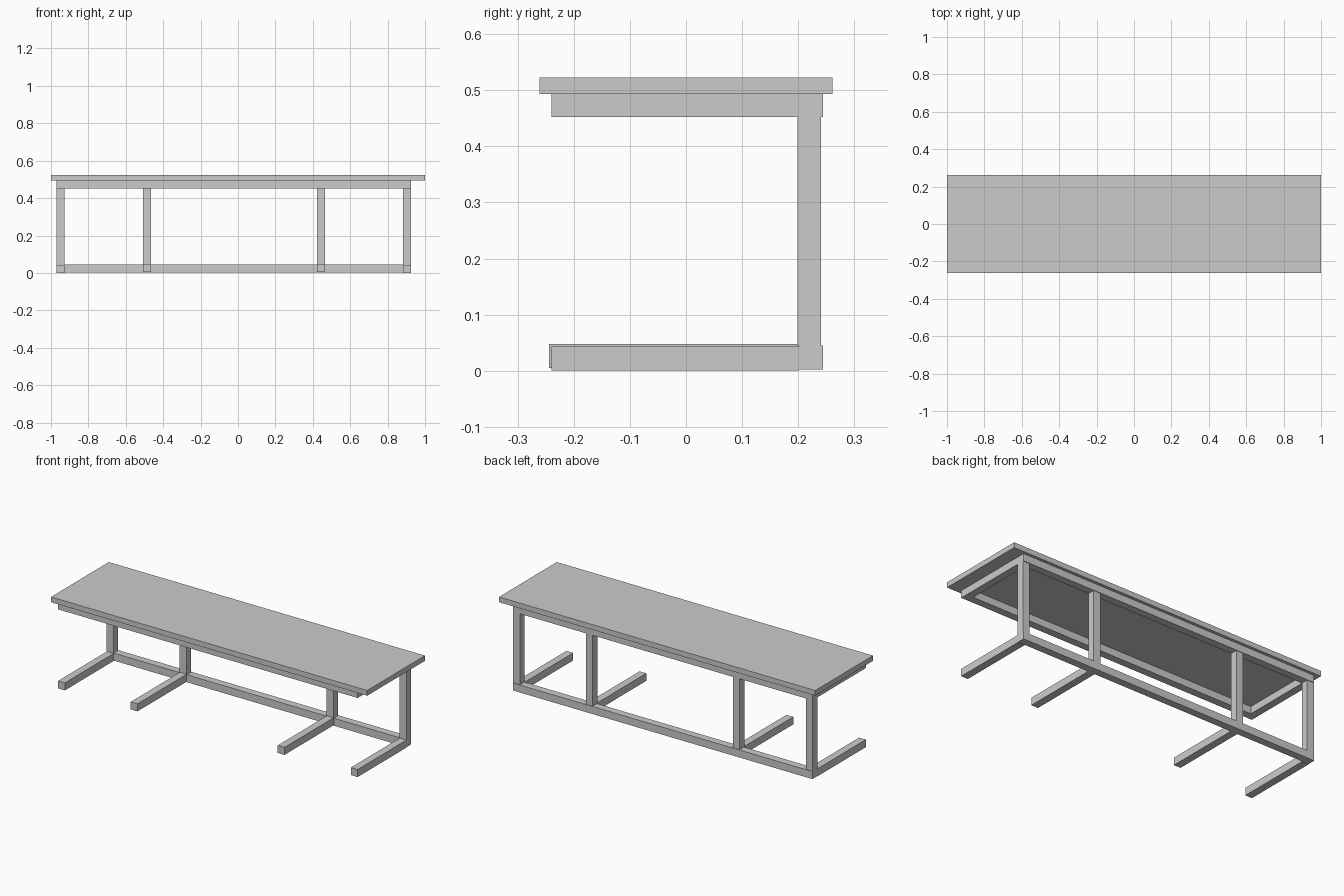
import bpy

if "Cube" in bpy.data.objects:
    bpy.data.objects.remove(bpy.data.objects["Cube"])


def box(name, x, y, z):
    """Box from (min, max) ranges on each axis."""
    bpy.ops.mesh.primitive_cube_add(
        size=1, location=[(a + b) / 2 for a, b in (x, y, z)])
    ob = bpy.context.object
    ob.name = name
    ob.scale = [b - a for a, b in (x, y, z)]
    bpy.ops.object.transform_apply(location=False, rotation=False, scale=True)
    return ob


T = 0.043                      # square bar thickness
X0, X1 = -0.970, 0.925         # frame ends
YF, YB = -0.240, 0.244         # frame front and back
ZT = 0.493                     # underside of the top

# Table top
box("table_top", (-1, 1), (-0.261, 0.261), (ZT, 0.523))

# Rectangular frame under the top
z = (0.452, ZT)
box("frame_front_rail", (X0, X1), (YF, YF + T), z)
box("frame_back_rail", (X0, X1), (YB - T, YB), z)
box("frame_left_rail", (X0, X0 + T), (YF + T, YB - T), z)
box("frame_right_rail", (X1 - T, X1), (YF + T, YB - T), z)

# Floor rail along the back
box("floor_rail", (X0, X1), (YB - T, YB), (0.002, 0.045))

# Uprights with feet reaching forward
for i, x in enumerate((X0, -0.508, 0.422, X1 - T)):
    outer = i in (0, 3)
    box(f"leg_{i + 1}", (x, x + T), (0.199, 0.241), (0.045, 0.452))
    fy, fz = (-0.240, 0.0) if outer else (-0.244, 0.005)
    box(f"foot_{i + 1}", (x, x + T), (fy, YB - T), (fz, fz + T))
